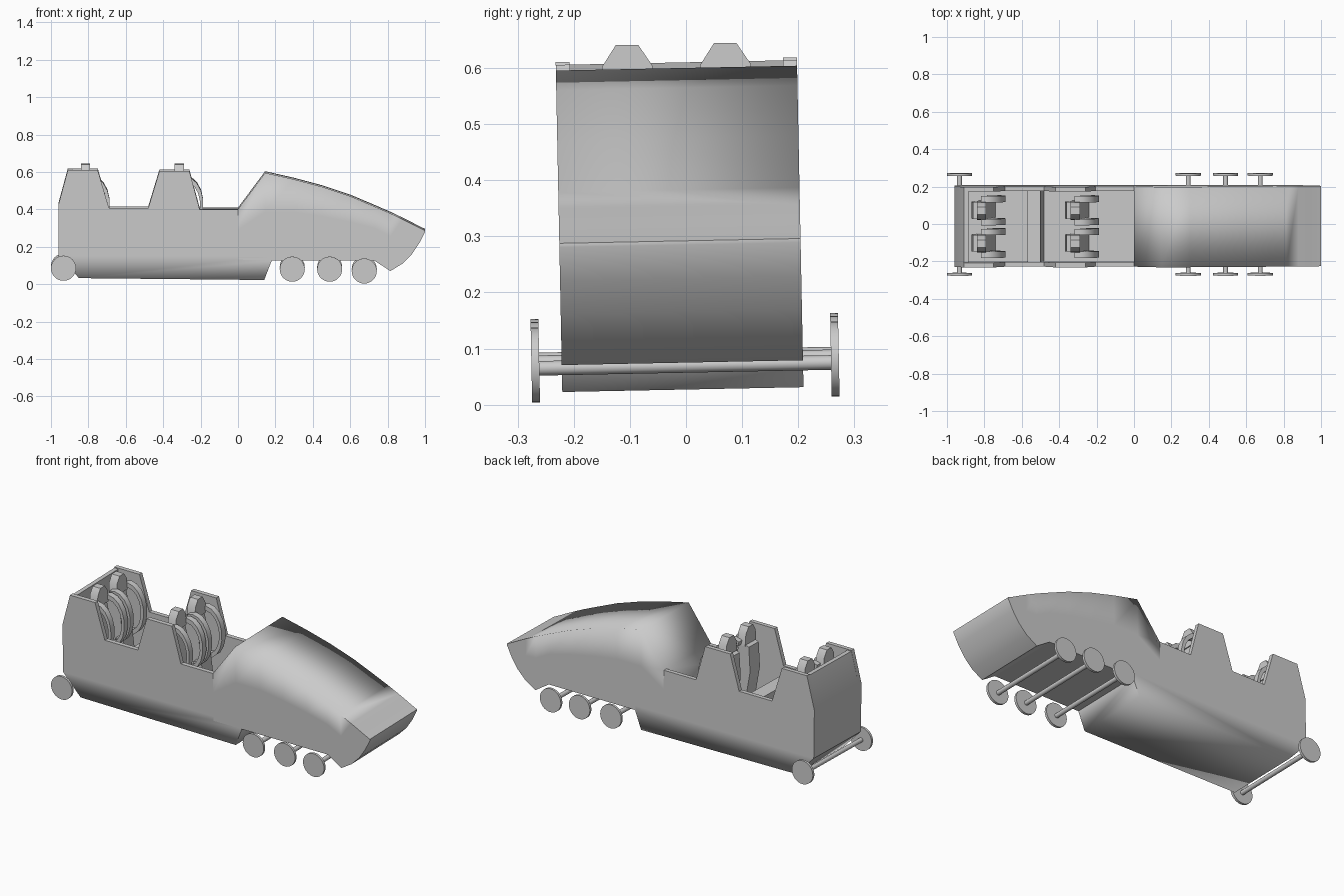
import bpy, bmesh, math
from mathutils import Matrix

if "Cube" in bpy.data.objects:
    bpy.data.objects.remove(bpy.data.objects["Cube"])

GREY = (0.6, 0.6, 0.6, 1)
grey = bpy.data.materials.new("plain grey")
grey.use_nodes = True
grey.diffuse_color = GREY
grey.node_tree.nodes["Principled BSDF"].inputs["Base Color"].default_value = GREY

LEAN = Matrix.Rotation(0.02, 4, "X")   # the whole car leans slightly
HALF = 0.215                           # half width of the body
MID = -0.005                           # centre line
WALL = 0.025


def finish(name, bm, soft=lambda z: False):
    """Smooth shade, with sharp edges except where soft(z) holds."""
    bmesh.ops.recalc_face_normals(bm, faces=bm.faces)
    for f in bm.faces:
        f.smooth = True
    for e in bm.edges:
        z = (e.verts[0].co.z + e.verts[1].co.z) / 2
        e.smooth = e.calc_face_angle(0) < math.radians(32) or soft(z)
    mesh = bpy.data.meshes.new(name)
    bm.to_mesh(mesh)
    bm.free()
    mesh.transform(LEAN)
    mesh.materials.append(grey)
    obj = bpy.data.objects.new(name, mesh)
    bpy.context.collection.objects.link(obj)
    return obj


def prism(name, profile, y0, y1, soft=lambda z: False):
    """Extrude an (x, z) outline from y0 to y1."""
    bm = bmesh.new()
    face = bm.faces.new([bm.verts.new((x, y0, z)) for x, z in profile])
    new = bmesh.ops.extrude_face_region(bm, geom=[face])["geom"]
    verts = [v for v in new if isinstance(v, bmesh.types.BMVert)]
    bmesh.ops.translate(bm, verts=verts, vec=(0, y1 - y0, 0))
    return finish(name, bm, soft)


def rod(name, x, z, radius, y0, y1, sides):
    bm = bmesh.new()
    place = Matrix.Translation((x, (y0 + y1) / 2, z)) @ Matrix.Rotation(math.pi / 2, 4, "X")
    bmesh.ops.create_cone(bm, cap_ends=True, segments=sides, radius1=radius,
                          radius2=radius, depth=abs(y1 - y0), matrix=place)
    return finish(name, bm)


# Nose and cowl: stations of x, bottom, top
stations = [(0, .13, .405), (.145, .13, .6), (.3, .13, .565), (.45, .13, .525),
            (.6, .13, .475), (.73, .13, .42), (.815, .075, .383), (.88, .115, .352),
            (.93, .165, .327), (.97, .225, .306), (1, .285, .292)]
bm = bmesh.new()
rings = []
for x, lo, hi in stations:
    mid = min(.39, lo + (hi - lo) * .6)
    side = [(-HALF, lo), (-HALF, mid), (-HALF, hi), (HALF, hi), (HALF, mid), (HALF, lo)]
    rings.append([bm.verts.new((x, y + MID, z)) for y, z in side])
for a, b in zip(rings, rings[1:]):
    for i in range(6):
        j = (i + 1) % 6
        bm.faces.new((a[i], a[j], b[j], b[i]))
bm.faces.new(rings[0])
bm.faces.new(rings[-1])
finish("nose_cowl", bm, soft=lambda z: z > .4)

# Lower tub under the cabin
prism("lower_tub", [(-.96, .155), (-.85, .037), (.14, .027), (.18, .13), (.18, .155)],
      MID - HALF, MID + HALF, soft=lambda z: z < .04)

# Cabin side walls with raised wings beside the seats
wall = [(-.96, .155), (-.96, .43), (-.91, .615), (-.75, .615), (-.69, .412),
        (-.48, .412), (-.42, .61), (-.26, .61), (-.205, .405), (0, .405), (0, .155)]
for label, s in (("right", -1), ("left", 1)):
    prism("side_wall_" + label, wall, MID + s * HALF, MID + s * (HALF - WALL))

inner = HALF - WALL
# Rear wall and the bulkhead behind the front row
prism("rear_wall", [(-.96, .155), (-.96, .43), (-.91, .61), (-.885, .61), (-.93, .43), (-.93, .155)],
      MID - inner, MID + inner)
prism("bulkhead", [(-.57, .155), (-.57, .37), (-.5, .38), (-.48, .155)], MID - inner, MID + inner)


def seat(row, dx, side, yc):
    tag = row + "_" + side
    # Reclined back shell
    prism("seat_back_" + tag, [(x + dx, z) for x, z in
          [(-.33, .155), (-.37, .4), (-.36, .54), (-.3, .56), (-.27, .42), (-.24, .155)]],
          yc - .045, yc + .045)
    # Headrest with chamfered shoulders
    bm = bmesh.new()
    outline = [(-.05, .54), (-.045, .605), (-.02, .643), (.02, .643), (.045, .605), (.05, .54)]
    a, b = ([bm.verts.new((x + dx, yc + y, z)) for y, z in outline] for x in (-.34, -.29))
    bm.faces.new(a)
    bm.faces.new(b)
    for i in range(len(a)):
        j = (i + 1) % len(a)
        bm.faces.new((a[i], a[j], b[j], b[i]))
    finish("headrest_" + tag, bm)
    # Curved restraint bands over both shoulders
    angles = [math.radians(110 - 20 * i) for i in range(11)]
    arc = [(-.285 + r * .1 * math.cos(t) + dx, .43 + r * .15 * math.sin(t))
           for r, ts in ((1, angles), (.82, angles[::-1])) for t in ts]
    for edge, s in (("inner", -1), ("outer", 1)):
        y = yc + s * .061
        prism("restraint_" + edge + "_" + tag, arc, y - .017, y + .017)


for row, dx in (("front", 0), ("rear", -.5)):
    for side, s in (("right", -1), ("left", 1)):
        seat(row, dx, side, MID + s * .0875)

# Wheels and axles
for i, (x, z) in enumerate([(-.933, .091), (.29, .086), (.49, .086), (.675, .076)], 1):
    rod(f"axle_{i}", x, z - .006, .013, -.265, .265, 12)
    for label, s in (("right", -1), ("left", 1)):
        rod(f"wheel_{label}_{i}", x, z, .067, s * .26, s * .274, 32)
